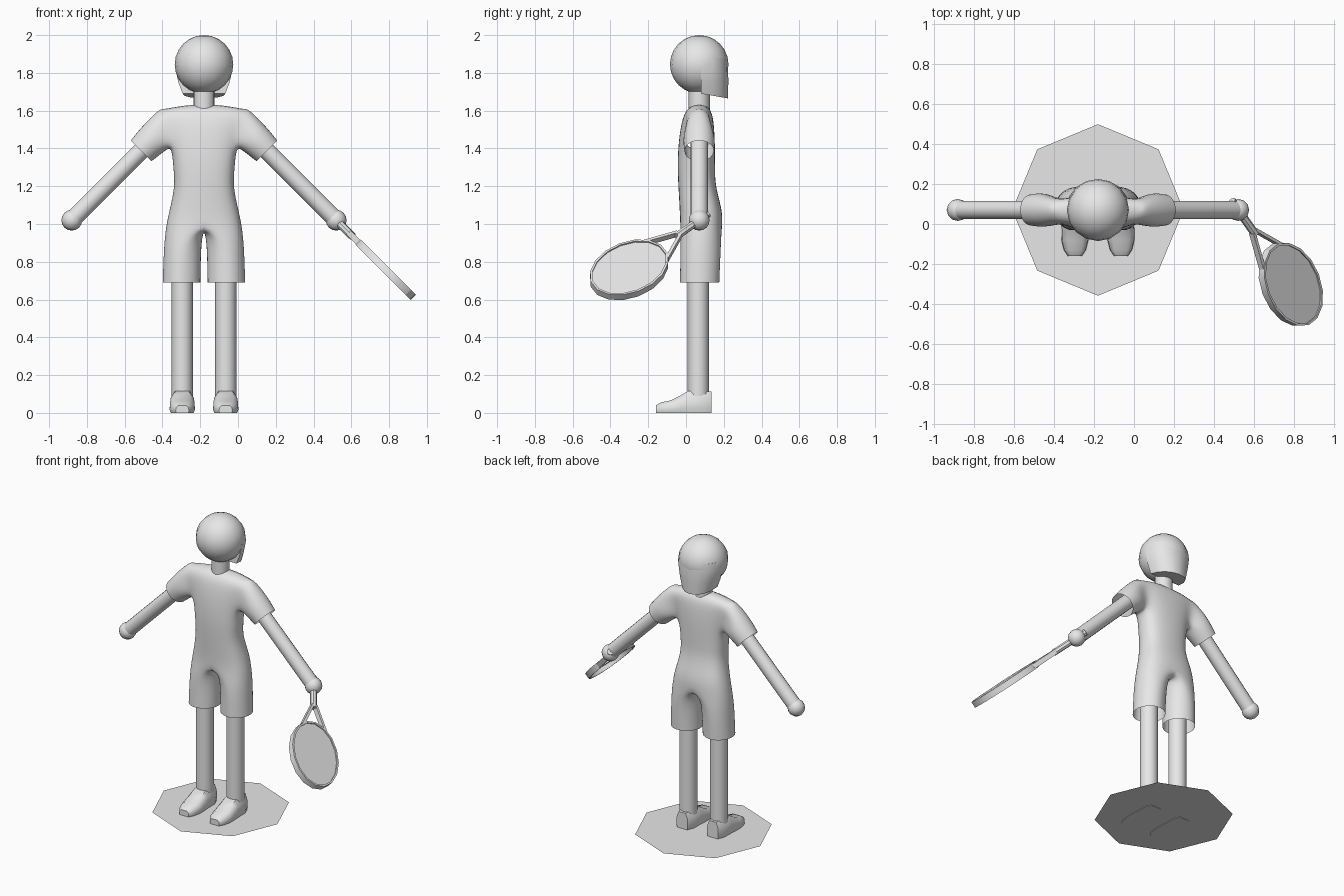
import bpy, bmesh, math
from mathutils import Vector, Matrix

if "Cube" in bpy.data.objects:
    bpy.data.objects.remove(bpy.data.objects["Cube"])

CX, CY = -0.18, 0.07          # axis of the figure
grey = bpy.data.materials.new("plain_grey")
grey.diffuse_color = (0.8, 0.8, 0.8, 1)
grey.use_nodes = True
grey.node_tree.nodes["Principled BSDF"].inputs["Base Color"].default_value = grey.diffuse_color


def finish(name, bm, angle=40, loc=(0, 0, 0)):
    bmesh.ops.recalc_face_normals(bm, faces=bm.faces)
    me = bpy.data.meshes.new(name)
    bm.to_mesh(me)
    bm.free()
    ob = bpy.data.objects.new(name, me)
    bpy.context.collection.objects.link(ob)
    me.materials.append(grey)
    ob.location = loc
    if angle:
        bpy.ops.object.select_all(action='DESELECT')
        ob.select_set(True)
        bpy.context.view_layer.objects.active = ob
        bpy.ops.object.shade_smooth_by_angle(angle=math.radians(angle))
    return ob


def loft(bm, rings, caps=True):
    vs = [[bm.verts.new(p) for p in r] for r in rings]
    n = len(vs[0])
    for a, b in zip(vs, vs[1:]):
        for i in range(n):
            j = (i + 1) % n
            bm.faces.new((a[i], a[j], b[j], b[i]))
    if caps:
        bm.faces.new(vs[0])
        bm.faces.new(vs[-1])


def rod(name, a, b, r, sides=16):
    a, b = Vector(a), Vector(b)
    bm = bmesh.new()
    m = Matrix.Translation((a + b) / 2) @ (b - a).to_track_quat('Z', 'Y').to_matrix().to_4x4()
    bmesh.ops.create_cone(bm, cap_ends=True, segments=sides, radius1=r, radius2=r,
                          depth=(b - a).length, matrix=m)
    return finish(name, bm)


def ball(name, c, r, u=16, v=10):
    bm = bmesh.new()
    bmesh.ops.create_uvsphere(bm, u_segments=u, v_segments=v, radius=r,
                              matrix=Matrix.Translation(c))
    return finish(name, bm, 60)


# --- Clothes: half body with open sleeve and shorts leg, mirrored ---
def half_ring(z, w, f, b):
    pts = []
    for i in range(7):
        t = math.radians(-90 + 30 * i)
        c, s = max(0, math.cos(t)), math.sin(t)
        y = math.copysign(abs(s) ** 0.8, s)
        pts.append((w * c ** 0.75 if 0 < i < 6 else 0, (f + b) / 2 + y * (b - f) / 2, z))
    return pts


bm = bmesh.new()
V = lambda pts: [bm.verts.new(p) for p in pts]
top = V([(0, -0.065, 1.635), (0.11, -0.065, 1.63), (0.215, -0.055, 1.61), (0.235, 0, 1.62),
         (0.215, 0.055, 1.61), (0.11, 0.06, 1.635), (0, 0.06, 1.64)])
mid = V(half_ring(1.53, 0.215, -0.10, 0.082))
torso = [V(half_ring(*r)) for r in (
    (1.41, 0.176, -0.115, 0.087), (1.30, 0.168, -0.118, 0.087), (1.20, 0.158, -0.114, 0.088),
    (1.08, 0.187, -0.107, 0.125), (1.00, 0.205, -0.105, 0.128))]
# chest and back beside the armhole
for lo, hi in ((torso[0], mid), (mid, top)):
    for i in (0, 1, 4, 5):
        bm.faces.new((lo[i], lo[i + 1], hi[i + 1], hi[i]))
for a, b in zip(torso, torso[1:]):
    for i in range(6):
        bm.faces.new((a[i], a[i + 1], b[i + 1], b[i]))
bm.faces.new((top[0], top[1], top[5], top[6]))
bm.faces.new((top[1], top[2], top[4], top[5]))
bm.faces.new((top[2], top[3], top[4]))
# sleeve
arm = torso[0]
hole = [arm[2], arm[3], arm[4], mid[4], top[4], top[3], top[2], mid[2]]
prev = hole
D, N = Vector((0.7071, 0, -0.7071)), Vector((0.7071, 0, 0.7071))
for c, r in ((Vector((0.265, 0, 1.455)), 0.098), (Vector((0.333, 0, 1.387)), 0.086)):
    cur = []
    for k in range(8):
        t = math.radians(-135 + 45 * k)
        # order: bottom front, bottom, bottom back, back, top back, top, top front, front
        cur.append(bm.verts.new(c + N * r * math.sin(t + 0) + Vector((0, r * math.cos(t), 0))))
    for k in range(8):
        j = (k + 1) % 8
        bm.faces.new((prev[k], prev[j], cur[j], cur[k]))
    prev = cur
# shorts leg
crotch = V([(0, 0.07, 0.985), (0, 0.01, 0.975), (0, -0.05, 0.985)])
prev = torso[-1] + crotch
for z, cx, rx, f, b in ((0.90, 0.111, 0.105, -0.107, 0.122), (0.69, 0.116, 0.107, -0.108, 0.113)):
    cur = V([(cx + rx * math.cos(math.radians(t)),
              (f + b) / 2 + (b - f) / 2 * math.sin(math.radians(t)), z)
             for t in (-90, -60, -30, 0, 30, 60, 90, 135, 180, 225)])
    for k in range(10):
        j = (k + 1) % 10
        bm.faces.new((prev[k], prev[j], cur[j], cur[k]))
    prev = cur
clothes = finish("shirt_and_shorts", bm, 0, (CX, CY, 0))
for p in clothes.data.polygons:
    p.use_smooth = True
mir = clothes.modifiers.new("mirror", 'MIRROR')
mir.use_clip = True
sub = clothes.modifiers.new("smooth", 'SUBSURF')
sub.levels = sub.render_levels = 2

# --- Head, hair and neck ---
ball("head", (CX, CY, 1.845), 0.155, 16, 12)
rod("neck", (CX, CY, 1.60), (CX, CY, 1.73), 0.056)
bm = bmesh.new()
rings = []
for z, w, back, slope in ((1.88, 0.146, 0.147, 0), (1.83, 0.153, 0.153, 0),
                          (1.75, 0.136, 0.154, 0), (1.692, 0.113, 0.152, 0.027)):
    ring = []
    for i in range(9):
        t = math.pi * i / 8
        y = 0.01 + (back - 0.01) * math.sin(t) ** 0.9 if 0 < i < 8 else 0.01
        ring.append((w * math.cos(t), y, z - slope * y / back))
    rings.append(ring)
loft(bm, rings)
finish("hair", bm, 50, (CX, CY, 0))

# --- Limbs, hands and shoes ---
for s, side in ((-1, "right"), (1, "left")):
    rod(side + "_arm", (CX + s * 0.27, CY, 1.45), (CX + s * 0.69, CY, 1.03), 0.046)
    ball(side + "_hand", (CX + s * 0.70, CY, 1.02), 0.055, 12, 8)
    x = CX + s * 0.115
    rod(side + "_leg", (x, CY - 0.005, 0.09), (x, CY - 0.005, 0.95), 0.056)
    bm = bmesh.new()
    loft(bm, [[(px * w, y, pz * h) for px, pz in (
        (-0.9, 0), (-1, 0.25), (-0.95, 0.7), (-0.6, 1), (0.6, 1), (0.95, 0.7), (1, 0.25), (0.9, 0))]
        for y, w, h in ((-0.16, 0.035, 0.04), (-0.13, 0.055, 0.056), (-0.08, 0.067, 0.066),
                        (-0.03, 0.067, 0.092), (0.01, 0.064, 0.115), (0.09, 0.062, 0.115),
                        (0.135, 0.042, 0.113))])
    finish(side + "_shoe", bm, 45, (x, 0, 0))

# --- Ground disc: flat octagon ---
bm = bmesh.new()
bmesh.ops.create_circle(bm, cap_ends=True, segments=8, radius=0.428)
finish("ground_disc", bm, 0, (CX, CY, 0.003))

# --- Racket: A along the handle, B across, N is the face normal ---
H = Vector((CX + 0.70, CY, 1.02))
A = Vector((0.5, -0.7071, -0.5))
B = N.cross(A)
P = lambda a, b, n=0: H + A * a + B * b + N * n
rod("racket_handle", P(-0.065, 0), P(0.17, 0), 0.021, 8)
for s in (-1, 1):
    bm = bmesh.new()
    loft(bm, [[P(a, s * (b + db), n) for db, n in
               ((-0.009, -0.016), (0.009, -0.016), (0.009, 0.016), (-0.009, 0.016))]
              for a, b in ((0.15, 0.01), (0.325, 0.085))])
    finish("racket_throat", bm, 30)
oval = lambda d, n: [P(0.525 + (0.238 - d) * math.cos(2 * math.pi * k / 16),
                       (0.175 - d) * math.sin(2 * math.pi * k / 16), n) for k in range(16)]
bm = bmesh.new()
loft(bm, [oval(0, -0.02), oval(0, 0.02), oval(0.012, 0.02), oval(0.012, -0.02), oval(0, -0.02)], False)
bmesh.ops.remove_doubles(bm, verts=bm.verts, dist=0.0005)
finish("racket_frame", bm, 30)
bm = bmesh.new()
loft(bm, [oval(0.008, 0.008), oval(0.008, 0.012)])
finish("racket_strings", bm, 30)
